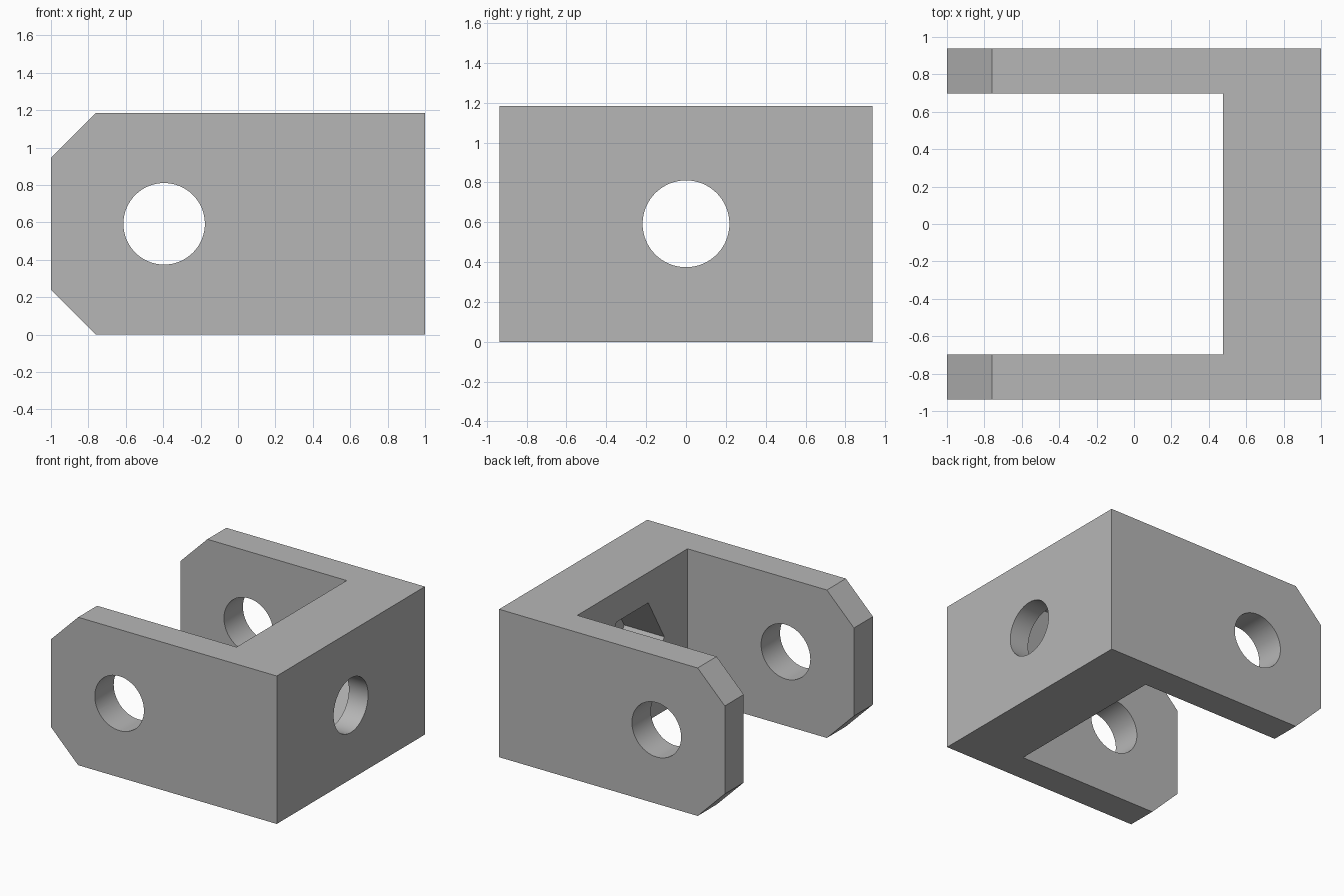
import bpy, bmesh
from math import sin, cos, pi, radians
from mathutils import Vector

if "Cube" in bpy.data.objects:
    bpy.data.objects.remove(bpy.data.objects["Cube"])

HEIGHT, HALF_Y, ARM, CUT = 1.185, 0.9375, 0.24, 0.24
WALL_X, MID_Z, HOLE_R = 0.475, 0.5925, 0.218

grey = bpy.data.materials.new("plain grey")
grey.use_nodes = True
colour = (0.47, 0.47, 0.47, 1)
grey.diffuse_color = colour
grey.node_tree.nodes["Principled BSDF"].inputs["Base Color"].default_value = colour


def prism(name, points, axis, start, end):
    """Extrude a closed profile along x or y; points are (y, z) or (x, z)."""
    def place(p, d):
        return Vector((d, p[0], p[1])) if axis == "x" else Vector((p[0], d, p[1]))
    bm = bmesh.new()
    face = bm.faces.new([bm.verts.new(place(p, start)) for p in points])
    grown = bmesh.ops.extrude_face_region(bm, geom=[face], use_keep_orig=True)
    verts = [g for g in grown["geom"] if isinstance(g, bmesh.types.BMVert)]
    bmesh.ops.translate(bm, verts=verts, vec=place((0, 0), end - start))
    bmesh.ops.recalc_face_normals(bm, faces=bm.faces)
    mesh = bpy.data.meshes.new(name)
    bm.to_mesh(mesh)
    bm.free()
    mesh.materials.append(grey)
    obj = bpy.data.objects.new(name, mesh)
    bpy.context.collection.objects.link(obj)
    return obj


def ring(u, radius, sides):
    return [(u + radius * cos(2 * pi * i / sides), MID_Z + radius * sin(2 * pi * i / sides))
            for i in range(sides)]


# Solid block with both tip corners chamfered
bracket = prism("clevis_bracket", [
    (1, 0), (1, HEIGHT), (CUT - 1, HEIGHT), (-1, HEIGHT - CUT), (-1, CUT), (CUT - 1, 0)],
    "y", -HALF_Y, HALF_Y)

# Slot between the arms, pin holes, bolt hole and hexagonal nut pocket
inner = HALF_Y - ARM
cutters = [
    prism("slot_cutter", [(-1.5, -0.5), (WALL_X, -0.5), (WALL_X, 2), (-1.5, 2)], "y", -inner, inner),
    prism("pin_hole_cutter", ring(-0.395, HOLE_R, 64), "y", -1.2, 1.2),
    prism("nut_pocket_cutter", ring(0, 0.403, 6), "x", 0.2, WALL_X + 0.355),
    prism("bolt_hole_cutter", ring(0, HOLE_R, 64), "x", 0.3, 1.2),
]

bpy.ops.object.select_all(action="DESELECT")
bpy.context.view_layer.objects.active = bracket
bracket.select_set(True)
for cutter in cutters:
    cutter.hide_render = True
    mod = bracket.modifiers.new(cutter.name, "BOOLEAN")
    mod.operation, mod.solver, mod.object = "DIFFERENCE", "EXACT", cutter
    bpy.ops.object.modifier_apply(modifier=mod.name)
for cutter in cutters:
    bpy.data.objects.remove(cutter)

# Round bores, crisp edges
bpy.ops.object.shade_smooth_by_angle(angle=radians(30))
